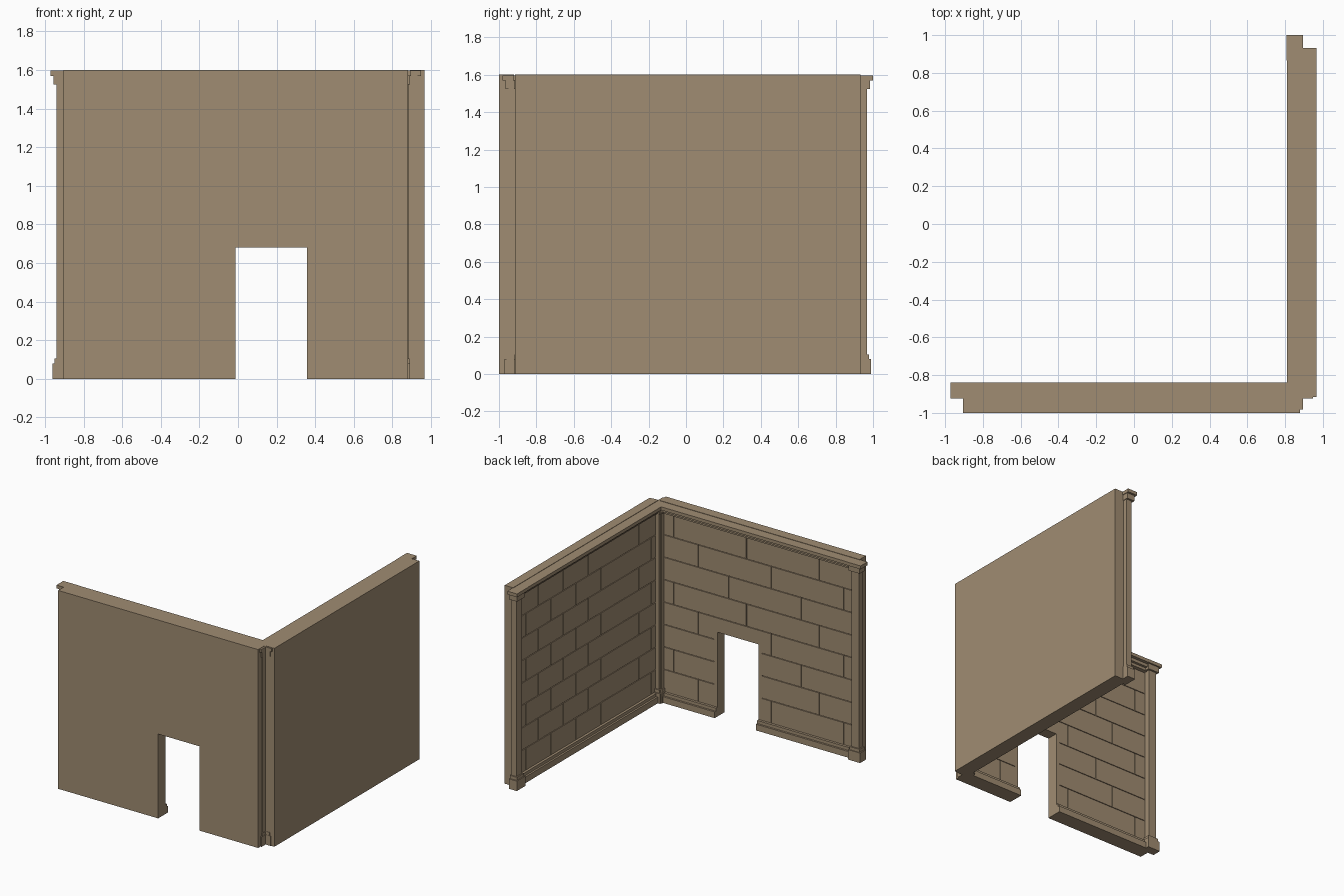
import bpy, bmesh
from mathutils import Matrix, Vector

if "Cube" in bpy.data.objects:
    bpy.data.objects.remove(bpy.data.objects["Cube"])

stone = bpy.data.materials.new("tan stone")
stone.diffuse_color = (0.35, 0.262, 0.168, 1)
stone.use_nodes = True
stone.node_tree.nodes["Principled BSDF"].inputs["Base Color"].default_value = stone.diffuse_color


# Wall frames: u runs along the wall, d points into the room, z is up
def front_frame(u, d, z):
    return Vector((u, -0.91 + d, z))


def side_frame(u, d, z):
    return Vector((0.88 - d, u, z))


def make_part(name, frame, boxes):
    """One object made from (u0, u1, d0, d1, z0, z1) boxes."""
    bm = bmesh.new()
    for u0, u1, d0, d1, z0, z1 in boxes:
        a, b = frame(u0, d0, z0), frame(u1, d1, z1)
        size = [abs(b[i] - a[i]) for i in range(3)]
        bmesh.ops.create_cube(bm, size=1, matrix=Matrix.Translation((a + b) / 2)
                              @ Matrix.Diagonal((*size, 1)))
    mesh = bpy.data.meshes.new(name)
    bm.to_mesh(mesh)
    bm.free()
    mesh.materials.append(stone)
    bpy.context.collection.objects.link(bpy.data.objects.new(name, mesh))


H, GROOVE, GAP = 1.6, 0.01, 0.005
ROW0, ROW_H, ROWS = 0.075, 0.181, 8


def split(u0, u1, door):
    """Spans of a horizontal run left over beside the doorway."""
    if not door:
        return [(u0, u1)]
    spans = [(u0, min(u1, door[0])), (max(u0, door[1]), u1)]
    return [s for s in spans if s[1] - s[0] > 0.004]


def build_wall(label, frame, u0, u1, thick, brick, phases, door=None):
    # Backing slab, around the doorway if there is one
    slab = [(a, b, -thick, -GROOVE, 0, H) for a, b in split(u0, u1, door)]
    if door:
        slab.append((door[0], door[1], -thick, -GROOVE, door[2], H))
    make_part(label + "_slab", frame, slab)

    # Raised blocks, leaving the joints as grooves
    margin = 0.03
    wide = door and (door[0] - margin, door[1] + margin)
    blocks = []
    for r in range(ROWS):
        z0, z1 = ROW0 + r * ROW_H, ROW0 + (r + 1) * ROW_H - GAP
        start = phases[r % len(phases)]
        while start > u0:
            start -= brick
        while start < u1:
            a, b = max(start, u0), min(start + brick - GAP, u1)
            start += brick
            if b - a < 0.004:
                continue
            if door and z0 < door[2]:
                blocks += [(p, q, -GROOVE, 0, z0, z1) for p, q in split(a, b, wide)]
                if z1 > door[2]:  # block over the lintel
                    p, q = max(a, wide[0]), min(b, wide[1])
                    if q > p:
                        blocks.append((p, q, -GROOVE, 0, door[2], z1))
            else:
                blocks.append((a, b, -GROOVE, 0, z0, z1))
    # Plain strips beside the doorway and closing strips at top and ends
    if door:
        blocks += [(wide[0], door[0], -GROOVE, 0, 0, door[2]),
                   (door[1], wide[1], -GROOVE, 0, 0, door[2])]
    blocks += [(u0, u0 + 0.04, -GROOVE, 0, 0, H - 0.005),
               (u1 - 0.04, u1, -GROOVE, 0, 0, H - 0.005)]
    make_part(label + "_blocks", frame, blocks)

    # Stepped skirting and cornice
    make_part(label + "_skirting", frame,
              [(a, b, -GROOVE, d, z0, z1) for a, b in split(u0, u1, door)
               for d, z0, z1 in ((0.035, 0, 0.05), (0.02, 0.05, 0.075))])
    make_part(label + "_cornice", frame,
              [(u0, u1, -GROOVE, d, z0, z1) for d, z0, z1 in
               ((0.07, 1.57, 1.597), (0.045, 1.545, 1.57), (0.025, 1.523, 1.545))])

    # Pillars centred on both ends: base, collar, shaft, neck, capital
    profile = ((0.055, -0.01, 0.062, 0, 0.08), (0.045, -0.008, 0.055, 0.08, 0.105),
               (0.035, -0.005, 0.045, 0.105, 1.525),
               (0.05, -0.01, 0.06, 1.525, 1.57), (0.067, -0.015, 0.072, 1.57, 1.597))
    for side, u in (("start", u0), ("end", u1)):
        make_part(f"{label}_pillar_{side}", frame,
                  [(u - w, u + w, d0, d1, z0, z1) for w, d0, d1, z0, z1 in profile])


build_wall("front_wall", front_frame, -0.905, 0.88, 0.09, 0.65,
           (0.53, 0.10, 0.26), door=(-0.012, 0.357, 0.68))
build_wall("side_wall", side_frame, -0.915, 0.933, 0.085, 0.32, (0.15, 0.31))
